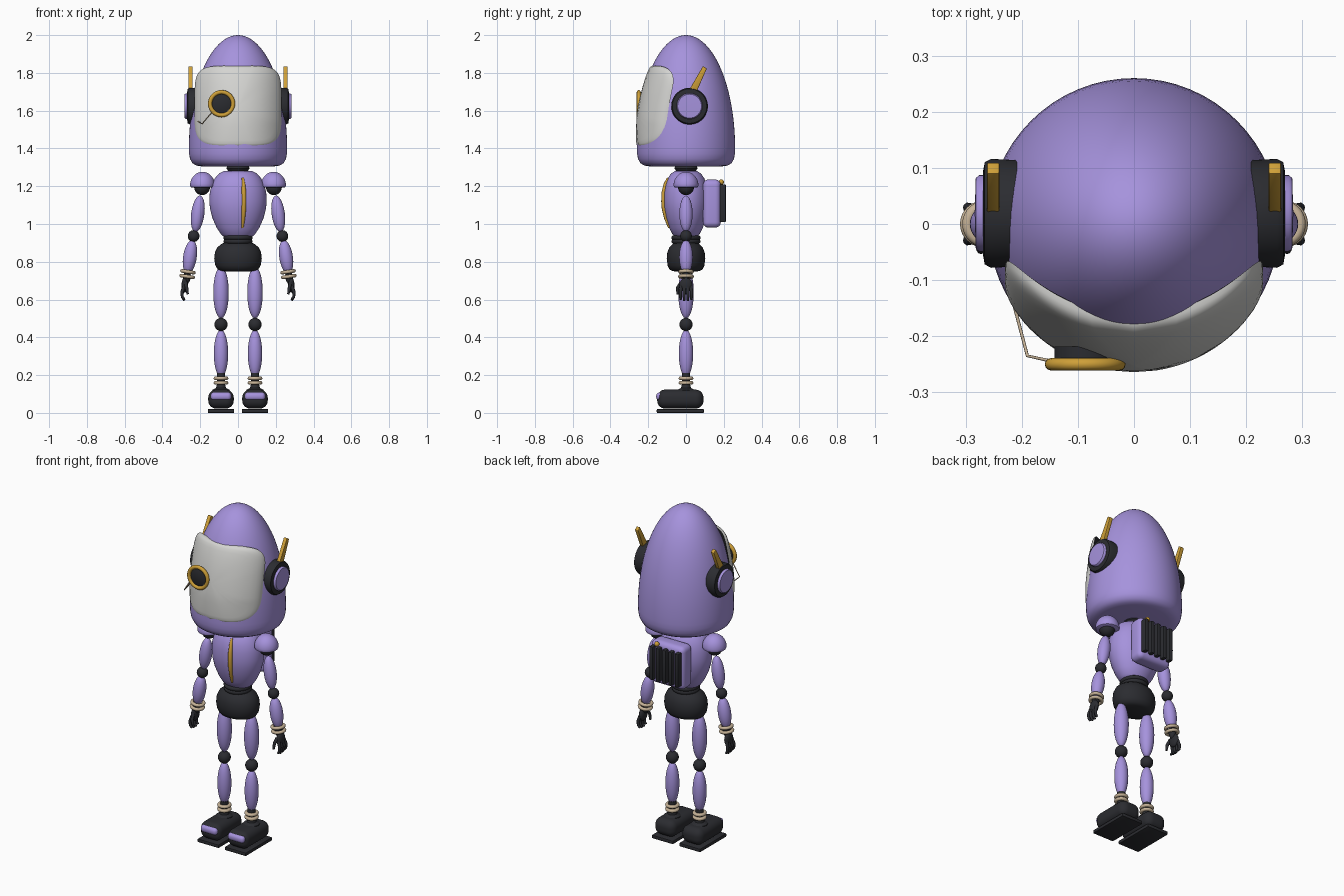
import bpy, bmesh
from math import sin, cos, pi, sqrt, radians, copysign
from mathutils import Vector, Matrix

cube = bpy.data.objects.get("Cube")
if cube:
    bpy.data.objects.remove(cube, do_unlink=True)


def material(name, rgb):
    m = bpy.data.materials.new(name)
    m.use_nodes = True
    m.diffuse_color = (*rgb, 1)
    m.node_tree.nodes["Principled BSDF"].inputs["Base Color"].default_value = (*rgb, 1)
    return m


purple = material("lavender", (0.38, 0.29, 0.72))
dark = material("charcoal", (0.024, 0.025, 0.03))
gold = material("gold", (0.62, 0.35, 0.04))
white = material("pale_grey", (0.66, 0.66, 0.64))
beige = material("beige", (0.57, 0.45, 0.31))


def finish(name, bm, *mats, loc=(0, 0, 0), rot=None):
    """Turn a bmesh into a smooth shaded object with sharp creases kept."""
    bmesh.ops.recalc_face_normals(bm, faces=bm.faces)
    me = bpy.data.meshes.new(name)
    bm.to_mesh(me)
    bm.free()
    for m in mats:
        me.materials.append(m)
    me.polygons.foreach_set("use_smooth", [True] * len(me.polygons))
    me.set_sharp_from_angle(angle=radians(42))
    ob = bpy.data.objects.new(name, me)
    bpy.context.collection.objects.link(ob)
    ob.location = loc
    if rot:
        ob.rotation_euler = rot
    return ob


def ball(name, loc, size, mat, rot=None):
    bm = bmesh.new()
    bmesh.ops.create_uvsphere(bm, u_segments=32, v_segments=20, radius=1)
    bmesh.ops.scale(bm, vec=size, verts=bm.verts)
    return finish(name, bm, mat, loc=loc, rot=rot)


def limb(name, a, b, width, mat):
    """Ellipsoid whose long axis runs from a to b."""
    a, b = Vector(a), Vector(b)
    d = b - a
    return ball(name, (a + b) / 2, (width, width, d.length / 2), mat,
                d.to_track_quat("Z", "Y").to_euler())


def lathe(name, profile, mat, loc=(0, 0, 0), rot=None, squash=1, steps=64):
    bm = bmesh.new()
    verts = [bm.verts.new((r, 0, z)) for r, z in profile]
    edges = [bm.edges.new(p) for p in zip(verts, verts[1:])]
    bmesh.ops.spin(bm, geom=verts + edges, cent=(0, 0, 0), axis=(0, 0, 1),
                   angle=2 * pi, steps=steps, use_merge=True)
    bmesh.ops.remove_doubles(bm, verts=bm.verts, dist=1e-5)
    bmesh.ops.scale(bm, vec=(1, squash, 1), verts=bm.verts)
    return finish(name, bm, mat, loc=loc, rot=rot)


def ring(name, loc, major, minor, mat, rot=None, squash=1):
    loop = [(major + minor * cos(i * pi / 6), minor * sin(i * pi / 6)) for i in range(13)]
    return lathe(name, loop, mat, loc, rot, squash, 40)


def box(name, loc, size, bevel, mat, segments=5):
    bm = bmesh.new()
    bmesh.ops.create_cube(bm, size=1)
    bmesh.ops.scale(bm, vec=size, verts=bm.verts)
    bmesh.ops.bevel(bm, geom=bm.edges[:], offset=bevel, segments=segments,
                    profile=0.5, affect="EDGES")
    return finish(name, bm, mat, loc=loc)


def tube(name, points, radius, mat, taper=None):
    cu = bpy.data.curves.new(name, "CURVE")
    cu.dimensions = "3D"
    cu.bevel_depth, cu.bevel_resolution, cu.use_fill_caps = radius, 3, True
    sp = cu.splines.new("POLY")
    sp.points.add(len(points) - 1)
    for i, (p, co) in enumerate(zip(sp.points, points)):
        p.co = (*co, 1)
        p.radius = taper[i] if taper else 1
    sp.use_smooth = True
    cu.materials.append(mat)
    ob = bpy.data.objects.new(name, cu)
    bpy.context.collection.objects.link(ob)


def head_radius(z):
    return 0.26 * sqrt(max(0, 1 - ((z - 1.4) / 0.6) ** 2))


# Head: dome over a rounded base
base = [(0, 1.305), (0.19, 1.305), (0.22, 1.309), (0.242, 1.322), (0.254, 1.345), (0.259, 1.372)]
dome = [(0.26 * cos(i * pi / 48), 1.4 + 0.6 * sin(i * pi / 48)) for i in range(24)]
lathe("head", base + dome + [(0, 2.0)], purple)

# Face plate: curved rounded rectangle, dark on the back
bm = bmesh.new()
N = 96
rings = []
for t, back in [(0.02, 0), (0.25, 0), (0.5, 0), (0.7, 0), (0.85, 0), (0.93, 0.001), (0.97, 0.004),
                (0.99, 0.009), (1, 0.016), (1, 0.026), (0.97, 0.03), (0.6, 0.03), (0.02, 0.03)]:
    row = []
    for i in range(N):
        c, s = cos(2 * pi * i / N), sin(2 * pi * i / N)
        x = 0.23 * t * copysign(abs(c) ** 0.4, c)
        z = 1.624 + 0.214 * t * copysign(abs(s) ** 0.4, s)
        front = -min(head_radius(z) + 0.012, 0.264)
        row.append(bm.verts.new((x, front + 0.262 - sqrt(0.262 ** 2 - x * x) + back, z)))
    rings.append(row)
for k, (a, b) in enumerate(zip(rings, rings[1:])):
    for i in range(N):
        f = bm.faces.new((a[i], a[(i + 1) % N], b[(i + 1) % N], b[i]))
        f.material_index = int(k > 8)
bm.faces.new(rings[0])
bm.faces.new(rings[-1]).material_index = 1
finish("face_plate", bm, white, dark)

# Eye piece and its wire
facing = (pi / 2, 0, 0)
ring("eye_ring", (-0.087, -0.25, 1.637), 0.061, 0.011, gold, facing)
lathe("eye_lens", [(0, -0.03), (0.055, -0.03), (0.055, 0.0), (0.045, 0.005), (0, 0.008)], dark,
      (-0.087, -0.248, 1.637), facing)
tube("eye_wire", [(-0.215, -0.14, 1.545), (-0.19, -0.235, 1.53), (-0.14, -0.246, 1.59)], 0.003, beige)

# Neck, torso and hips
lathe("neck", [(0, 1.25), (0.055, 1.25), (0.062, 1.265), (0.052, 1.28), (0.062, 1.295),
               (0.055, 1.31), (0, 1.31)], dark)
torso = [(0, 0.92), (0.065, 0.925), (0.09, 0.945), (0.113, 0.98), (0.135, 1.03), (0.148, 1.08),
         (0.152, 1.12), (0.149, 1.17), (0.139, 1.21), (0.122, 1.243), (0.1, 1.267), (0.075, 1.28), (0, 1.284)]
lathe("torso", torso, purple, squash=0.79)
seam = [(r * 0.21, -r * 0.785, z) for r, z in torso[3:10]]
tube("chest_zip", seam, 0.012, gold, [0.5, 0.8, 1, 1, 1, 0.8, 0.5])
ring("waist_ring_upper", (0, 0, 0.928), 0.066, 0.012, dark)
ring("waist_ring_lower", (0, 0, 0.908), 0.064, 0.013, dark)
lathe("hips", [(0, 0.748), (0.085, 0.75), (0.107, 0.759), (0.12, 0.78), (0.126, 0.815), (0.122, 0.85),
               (0.108, 0.878), (0.085, 0.896), (0.06, 0.905), (0.06, 0.93), (0, 0.93)], dark, squash=0.81)

# Backpack with cooling fins
box("backpack", (0, 0.137, 1.108), (0.22, 0.095, 0.255), 0.03, purple)
for i in range(5):
    box("backpack_fin", (0.042 * (i - 2), 0.188, 1.11), (0.025, 0.048, 0.2), 0.006, dark, 2)
ball("backpack_light", (0.062, 0.187, 1.222), (0.014, 0.014, 0.014), gold)

for s, side in ((1, "left"), (-1, "right")):
    def at(x, y, z):
        return (s * x, y, z)

    def part(label):
        return side + "_" + label

    # Ear cup with blade antenna
    out = (0, s * pi / 2, 0)
    lathe(part("ear_cup"), [(0, -0.06), (0.094, -0.06), (0.097, 0.005), (0.091, 0.016), (0.075, 0.019), (0, 0.019)],
          dark, at(0.25, 0.019, 1.624), out)
    lathe(part("ear_cap"), [(0.068, 0), (0.068, 0.026), (0.063, 0.032), (0, 0.034)], purple,
          at(0.25, 0.019, 1.624), out)
    bm = bmesh.new()
    blade = [(0.005, 1.69), (0.052, 1.69), (0.11, 1.823), (0.09, 1.836)]
    face = bm.faces.new([bm.verts.new(at(0.24, y, z)) for y, z in blade])
    new = bmesh.ops.extrude_face_region(bm, geom=[face])["geom"]
    bmesh.ops.translate(bm, vec=at(0.022, 0, 0), verts=[v for v in new if isinstance(v, bmesh.types.BMVert)])
    bmesh.ops.bevel(bm, geom=bm.edges[:], offset=0.003, segments=2, profile=0.5, affect="EDGES")
    finish(part("antenna"), bm, gold)

    # Arm
    cap = [(0.066 * cos(i * pi / 24), 0.072 * sin(i * pi / 24)) for i in range(12)]
    lathe(part("shoulder_cap"), [(0, -0.012), (0.055, -0.012), (0.063, -0.008)] + cap + [(0, 0.072)],
          purple, at(0.188, 0, 1.204))
    ball(part("shoulder_joint"), at(0.19, 0, 1.195), (0.042,) * 3, dark)
    limb(part("upper_arm"), at(0.2, 0, 1.15), at(0.226, 0, 0.958), 0.035, purple)
    ball(part("elbow"), at(0.235, 0, 0.936), (0.031,) * 3, dark)
    limb(part("forearm"), at(0.241, 0, 0.915), at(0.268, 0, 0.735), 0.036, purple)
    for x, z in ((0.265, 0.747), (0.269, 0.722)):
        ring(part("bracelet"), at(x, 0, z), 0.032, 0.0095, beige, (0, -s * 0.15, 0))

    # Hand
    limb(part("wrist"), at(0.265, 0, 0.76), at(0.276, 0, 0.68), 0.02, dark)
    ball(part("palm"), at(0.282, 0, 0.677), (0.017, 0.034, 0.04), dark)
    for i in range(4):
        y = 0.017 * (i - 1.5)
        low = 0.592 + 0.006 * abs(i - 1.5)
        tube(part("finger"), [at(0.286, y, 0.67), at(0.296, y * 1.15, 0.64), at(0.295, y * 1.15, 0.615),
                              at(0.284, y * 1.1, low)], 0.009, dark, [1, 1, 0.9, 0.7])
    tube(part("thumb"), [at(0.277, -0.025, 0.69), at(0.272, -0.045, 0.662), at(0.266, -0.044, 0.628)],
         0.009, dark, [1, 1, 0.7])

    # Leg
    limb(part("thigh"), at(0.09, 0, 0.5), at(0.09, 0, 0.775), 0.041, purple)
    ball(part("knee"), at(0.09, 0, 0.468), (0.035,) * 3, dark)
    limb(part("shin"), at(0.09, 0, 0.19), at(0.09, 0, 0.44), 0.038, purple)
    for z in (0.183, 0.159):
        ring(part("anklet"), at(0.09, 0, z), 0.029, 0.01, beige)
    lathe(part("ankle"), [(0.048, 0.1), (0.045, 0.122), (0.026, 0.133), (0.022, 0.15), (0.022, 0.21), (0, 0.21)],
          dark, at(0.09, 0, 0))

    # Foot
    box(part("foot"), at(0.09, -0.03, 0.073), (0.135, 0.245, 0.1), 0.042, dark, 8)
    box(part("toe_patch"), at(0.09, -0.135, 0.087), (0.108, 0.046, 0.042), 0.018, purple)
    box(part("sole"), at(0.09, -0.03, 0.01), (0.14, 0.25, 0.02), 0.004, dark, 2)
